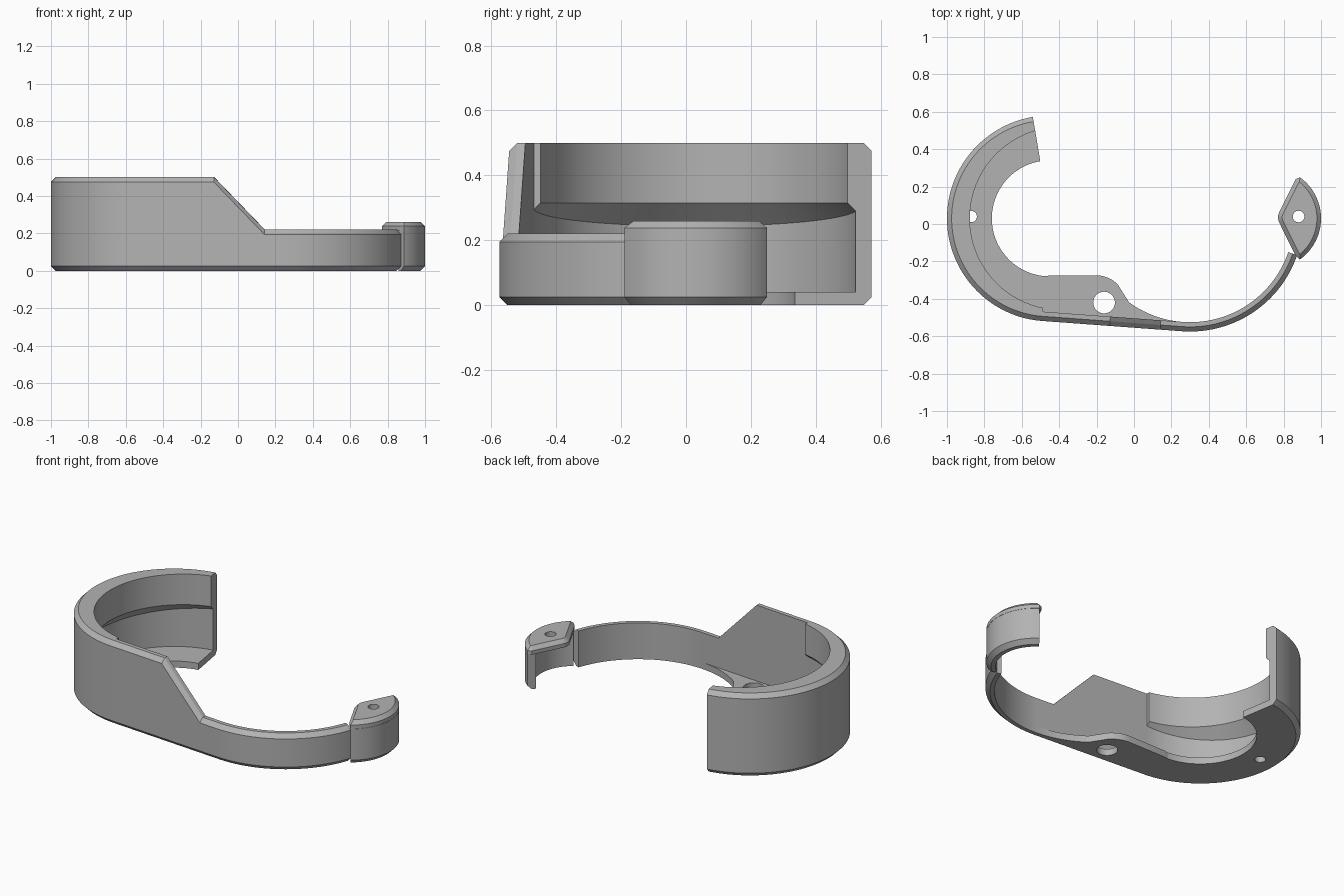
import bpy, bmesh, math
from mathutils import Vector

cube = bpy.data.objects.get("Cube")
if cube:
    bpy.data.objects.remove(cube)

grey = bpy.data.materials.new("mid_grey")
grey.use_nodes = True
COLOUR = (0.45, 0.45, 0.45, 1)
grey.diffuse_color = COLOUR
grey.node_tree.nodes["Principled BSDF"].inputs["Base Color"].default_value = COLOUR

RING, RING_R = Vector((-0.45, 0.03)), 0.55
ARM, ARM_R = Vector((0.30, 0.03)), 0.605
TIP, TIP_R = Vector((0.73, 0.03)), 0.27
WALL, CH, FLOOR = 0.05, 0.025, 0.04
# angle at which the straight wall touches both arcs
TANGENT = 1.5 * math.pi - math.asin((ARM_R - RING_R) / (ARM.x - RING.x))


def polar(a):
    return Vector((math.cos(a), math.sin(a)))


def arc(centre, r, a0, a1, n):
    return [centre + r * polar(a0 + (a1 - a0) * i / n) for i in range(n + 1)]


def finish(name, bm):
    bmesh.ops.recalc_face_normals(bm, faces=bm.faces)
    mesh = bpy.data.meshes.new(name)
    bm.to_mesh(mesh)
    bm.free()
    mesh.materials.append(grey)
    ob = bpy.data.objects.new(name, mesh)
    bpy.context.collection.objects.link(ob)
    return ob


def activate(ob):
    bpy.ops.object.select_all(action='DESELECT')
    ob.select_set(True)
    bpy.context.view_layer.objects.active = ob


def smooth(ob):
    activate(ob)
    bpy.ops.object.shade_smooth_by_angle(angle=math.radians(25))


def sweep(name, sections):
    """Skin a row of equal cross-sections and cap both ends."""
    bm = bmesh.new()
    rows = [[bm.verts.new(p) for p in s] for s in sections]
    n = len(rows[0])
    for a, b in zip(rows, rows[1:]):
        for i in range(n):
            j = (i + 1) % n
            bm.faces.new((a[i], a[j], b[j], b[i]))
    bm.faces.new(rows[0])
    bm.faces.new(rows[-1])
    return finish(name, bm)


def prism(name, outline, z0, z1, chamfer=0):
    bm = bmesh.new()
    base = bm.faces.new([bm.verts.new((p.x, p.y, z0)) for p in outline])
    out = bmesh.ops.extrude_face_region(bm, geom=[base])
    top = [v for v in out["geom"] if isinstance(v, bmesh.types.BMVert)]
    bmesh.ops.translate(bm, verts=top, vec=(0, 0, z1 - z0))
    if not any(f.normal.z < -0.9 or f is base for f in bm.faces):
        bm.faces.new([v for v in bm.verts if v not in top])
    if chamfer:
        edges = [e for e in bm.edges if all(v in top for v in e.verts)]
        bmesh.ops.bevel(bm, geom=edges, offset=chamfer, segments=1, affect='EDGES')
    return finish(name, bm)


def drill(ob, x, y, r, z0, z1):
    cutter = prism("hole_cutter", arc(Vector((x, y)), r, 0, math.tau * 31 / 32, 31), z0, z1)
    cutter.hide_render = True
    mod = ob.modifiers.new("hole", 'BOOLEAN')
    mod.operation, mod.solver, mod.object = 'DIFFERENCE', 'EXACT', cutter
    activate(ob)
    bpy.ops.object.modifier_apply(modifier=mod.name)
    bpy.data.objects.remove(cutter)


# Ring: floor flange, outer wall and an off-centre lip with a sloped underside
def ring_section(a):
    d = polar(a)
    off, lip_r = Vector((0.06, 0)), 0.488
    along = off.dot(d)
    lip = along + math.sqrt(along ** 2 + lip_r ** 2 - off.length_squared)
    lip = min(lip, RING_R - WALL - 0.01)
    inner = RING_R - WALL
    profile = [(0.31, 0), (RING_R - CH, 0), (RING_R, CH), (RING_R, 0.5 - CH),
               (RING_R - CH, 0.5), (lip, 0.5), (lip, 0.315),
               (inner, 0.315 - (inner - lip)), (inner, FLOOR), (0.31, FLOOR)]
    return [(RING + r * d).to_3d() + Vector((0, 0, z)) for r, z in profile]


start = math.radians(99.5)
ring = sweep("ring", [ring_section(start + (TANGENT - start) * i / 64) for i in range(65)])
drill(ring, -0.87, 0.04, 0.03, -0.1, 0.1)
smooth(ring)


# Thin walls: chamfered on the outside, top and bottom
def wall_section(p, normal, top, chamfer_top=CH):
    profile = [(WALL, 0), (CH, 0), (0, CH), (0, top - chamfer_top),
               (chamfer_top, top), (WALL, top)]
    return [(p - d * normal).to_3d() + Vector((0, 0, z)) for d, z in profile]


# Side wall and arm in one sweep, stepping down on a ramp
n = polar(TANGENT)
p0, p1 = RING + RING_R * n, ARM + ARM_R * n
HIGH, LOW = 0.5, 0.22
rows = [wall_section(p0, n, HIGH)]
for x, h in ((-0.13, HIGH), (0.14, LOW)):
    rows.append(wall_section(p0.lerp(p1, (x - p0.x) / (p1.x - p0.x)), n, h))
arm_end = math.tau - math.radians(19)
for i in range(49):
    a = TANGENT + (arm_end - TANGENT) * i / 48
    rows.append(wall_section(ARM + ARM_R * polar(a), polar(a), LOW))
smooth(sweep("side_wall_and_arm", rows))

# Floor with a rounded lobe around the large hole
lobe = arc(Vector((-0.2, -0.43)), 0.155, math.pi / 2, math.radians(42), 12)
inner_r = ARM_R - WALL
curve = arc(ARM, inner_r, math.radians(234), TANGENT, 20)
floor_outline = ([RING + 0.31 * n, Vector((-0.45, -0.275))] + lobe + curve
                 + [RING + (RING_R - WALL) * n])
floor = prism("lobe_floor", floor_outline, 0, FLOOR)
drill(floor, -0.16, -0.42, 0.058, -0.1, 0.1)
smooth(floor)

# Tip: curved shell under a chamfered plate
half = math.radians(54.5)
PLATE_Z = 0.215
shell = []
for i in range(33):
    a = -half + 2 * half * i / 32
    shell.append(wall_section(TIP + TIP_R * polar(a), polar(a), PLATE_Z, 0.001))
smooth(sweep("tip_shell", shell))

nose = arc(Vector((0.835, 0.035)), 0.065, math.radians(150), math.radians(210), 8)
plate = prism("tip_plate", arc(TIP, TIP_R, -half, half, 32) + [Vector((0.865, 0.24))]
              + nose + [Vector((0.862, -0.165))], PLATE_Z, 0.26, 0.022)
drill(plate, 0.88, 0.04, 0.031, 0.1, 0.4)
smooth(plate)
